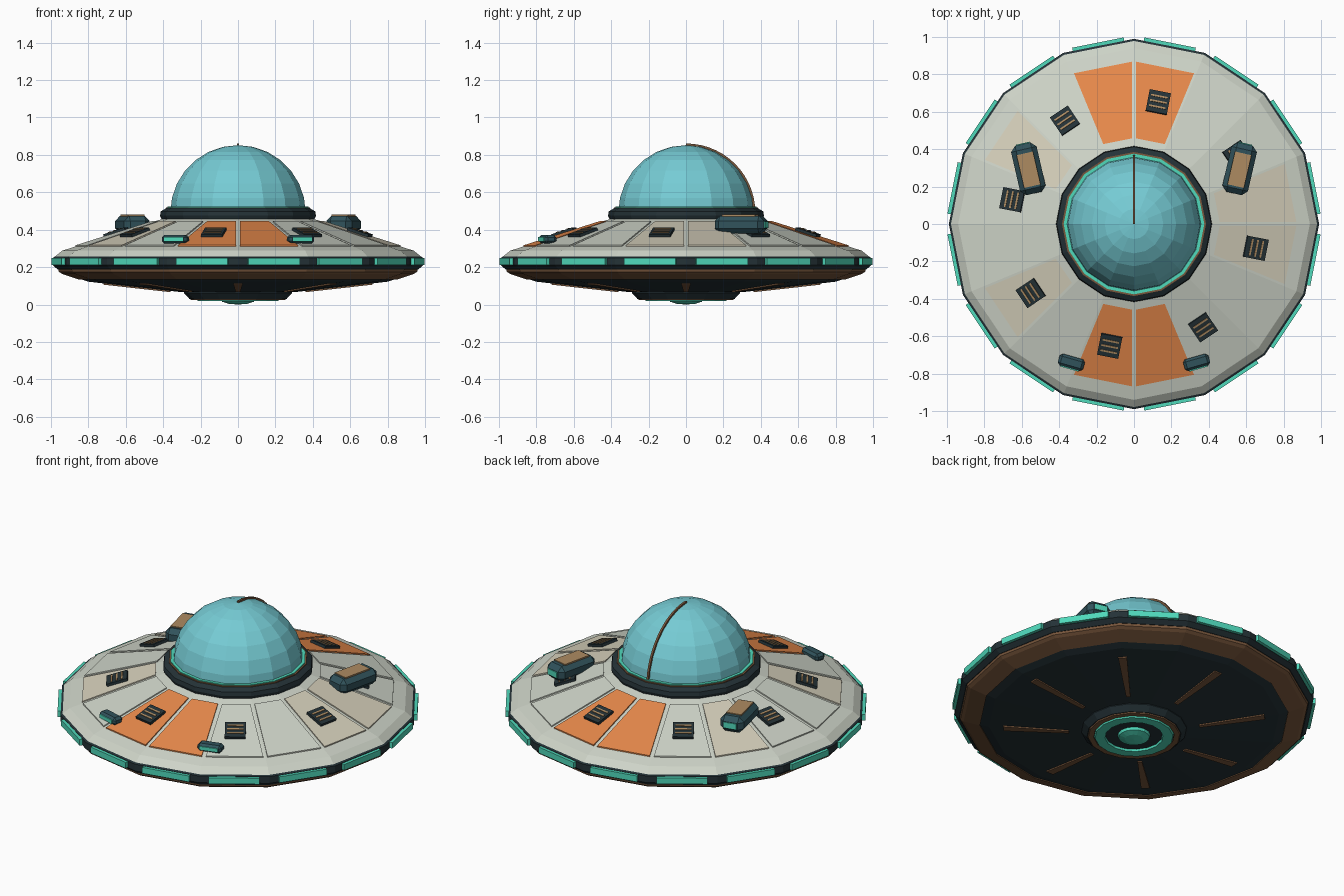
import bpy, bmesh, math
from mathutils import Matrix, Vector

if "Cube" in bpy.data.objects:
    bpy.data.objects.remove(bpy.data.objects["Cube"])

N = 16
STEP = math.radians(22.5)
HALF = STEP / 2
SLOPE = 0.317


def mat(name, r, g, b):
    m = bpy.data.materials.new(name)
    m.diffuse_color = (r, g, b, 1)
    m.use_nodes = True
    m.node_tree.nodes["Principled BSDF"].inputs["Base Color"].default_value = m.diffuse_color
    return m


HULL = mat("hull_grey", 0.62, 0.66, 0.58)
CREAM = mat("cream", 0.66, 0.62, 0.49)
ORANGE = mat("orange", 0.80, 0.25, 0.07)
DARK = mat("dark", 0.018, 0.032, 0.038)
STEEL = mat("blue_steel", 0.03, 0.085, 0.105)
TEAL = mat("teal_glow", 0.08, 0.70, 0.50)
BROWN = mat("copper", 0.19, 0.095, 0.045)
TAN = mat("tan", 0.42, 0.26, 0.12)
GLASS = mat("dome_blue", 0.18, 0.60, 0.66)


def finish(name, bm, material, matrix=None):
    bmesh.ops.recalc_face_normals(bm, faces=bm.faces)
    me = bpy.data.meshes.new(name)
    bm.to_mesh(me)
    bm.free()
    ob = bpy.data.objects.new(name, me)
    me.materials.append(material)
    if matrix:
        ob.matrix_world = matrix
    bpy.context.collection.objects.link(ob)
    return ob


def lathe(name, profile, material, closed=False):
    """Revolve (radius, z) points; closed=True makes a ring."""
    bm = bmesh.new()
    rings = []
    for r, z in profile:
        if r == 0:
            rings.append([bm.verts.new((0, 0, z))] * N)
        else:
            rings.append([bm.verts.new((r * math.cos(i * STEP), r * math.sin(i * STEP), z))
                          for i in range(N)])
    pairs = list(zip(rings, rings[1:])) + ([(rings[-1], rings[0])] if closed else [])
    for a, b in pairs:
        for i in range(N):
            j = (i + 1) % N
            bm.faces.new(list(dict.fromkeys((a[i], a[j], b[j], b[i]))))
    return finish(name, bm, material)


def box(name, size, material, matrix, bevel=0):
    bm = bmesh.new()
    bmesh.ops.create_cube(bm, size=1)
    bmesh.ops.scale(bm, vec=size, verts=bm.verts)
    if bevel:
        bmesh.ops.bevel(bm, geom=list(bm.edges), offset=bevel, segments=1, affect='EDGES')
    return finish(name, bm, material, matrix)


def prism(name, bottom, lift, material):
    """Extrude a polygon along a vector."""
    bm = bmesh.new()
    f = bm.faces.new([bm.verts.new(p) for p in bottom])
    ext = bmesh.ops.extrude_face_region(bm, geom=[f])
    bmesh.ops.translate(bm, vec=lift, verts=[v for v in ext["geom"] if isinstance(v, bmesh.types.BMVert)])
    return finish(name, bm, material)


def deck_z(r):
    return 0.44 - SLOPE * (r - 0.46)


def polar(ang, r, t, z):
    c, s = math.cos(ang), math.sin(ang)
    return Vector((r * c - t * s, r * s + t * c, z))


def deck_frame(ang, r):
    """Local x outward down the slope, y tangential, z along the deck normal."""
    tilt = math.atan(SLOPE / math.cos(HALF))
    return (Matrix.Translation(polar(ang, r, 0, deck_z(r / math.cos(HALF))))
            @ Matrix.Rotation(ang, 4, 'Z') @ Matrix.Rotation(tilt, 4, 'Y'))


# Hull, rim and belly
lathe("upper_hull", [(0, 0.459), (0.40, deck_z(0.40)), (0.94, deck_z(0.94)), (0.98, 0.255), (0, 0.255)], HULL)
lathe("rim_band", [(0, 0.258), (0.975, 0.258), (0.99, 0.25), (0.99, 0.21), (0.965, 0.188), (0, 0.188)], DARK)
lathe("belly", [(0, 0.19), (0.96, 0.19), (0.94, 0.168), (0.80, 0.122), (0.30, 0.066), (0, 0.066)], DARK)
lathe("belly_copper_band", [(0.962, 0.19), (0.958, 0.175), (0.94, 0.163), (0.85, 0.133), (0.85, 0.15)], BROWN, True)

# Bottom emitter
lathe("emitter_housing", [(0, 0.08), (0.29, 0.08), (0.29, 0.062), (0.26, 0.03), (0, 0.03)], DARK)
lathe("emitter_copper_ring", [(0.262, 0.04), (0.252, 0.024), (0.222, 0.024), (0.222, 0.04)], BROWN, True)
lathe("emitter_glow_ring", [(0.222, 0.035), (0.215, 0.018), (0.16, 0.018), (0.155, 0.035)], TEAL, True)
lathe("emitter_lens", [(0, 0.04), (0.09, 0.03), (0.085, 0.015), (0.05, 0.004), (0, 0.0)], TEAL)

# Collar and dome
lathe("dome_collar", [(0.34, 0.45), (0.41, 0.458), (0.417, 0.475), (0.413, 0.498), (0.385, 0.515), (0.34, 0.515)], DARK, True)
lathe("collar_copper_ring", [(0.385, 0.505), (0.385, 0.52), (0.374, 0.52), (0.374, 0.505)], BROWN, True)
lathe("collar_glow_ring", [(0.376, 0.505), (0.376, 0.525), (0.355, 0.525), (0.355, 0.505)], TEAL, True)
DR, DZ = 0.362, 0.49
arc = [(DR * math.cos(k * math.pi / 14), DZ + DR * math.sin(k * math.pi / 14)) for k in range(7)]
lathe("dome", arc + [(0, DZ + DR)], GLASS)

# Seam running down the back of the dome
bm = bmesh.new()
rows = []
for k in range(15):
    a = math.pi / 2 * k / 14
    rows.append([bm.verts.new((x, q * math.cos(a), DZ + q * math.sin(a)))
                 for x, q in ((-0.006, 0.345), (-0.006, 0.371), (0.006, 0.371), (0.006, 0.345))])
for a, b in zip(rows, rows[1:]):
    for i in range(4):
        bm.faces.new((a[i], a[(i + 1) % 4], b[(i + 1) % 4], b[i]))
bm.faces.new(rows[0])
bm.faces.new(rows[-1])
finish("dome_seam", bm, BROWN)

# Deck panels and rim lights on every side
for k in range(N):
    ang = HALF + k * STEP
    col = ORANGE if k in (3, 4, 11, 12) else CREAM if k in (0, 6, 9, 15) else HULL
    pts = []
    for r, s in ((0.46, -1), (0.87, -1), (0.87, 1), (0.46, 1)):
        pts.append(polar(ang, r * math.cos(HALF), s * (r * math.sin(HALF) - 0.012), deck_z(r) - 0.004))
    prism(f"deck_panel_{k}", pts, (0, 0, 0.011), col)
    box(f"rim_light_{k}", (0.04, 0.28, 0.036), TEAL,
        Matrix.Translation(polar(ang, 0.969, 0, 0.23)) @ Matrix.Rotation(ang, 4, 'Z'))

# Vents on every second panel, ribs below
for k in range(8):
    fr = deck_frame(HALF + 2 * k * STEP + STEP, 0.66)
    box(f"vent_{k}", (0.12, 0.115, 0.03), DARK, fr @ Matrix.Translation((0, 0, 0.007)))
    for i in (-1, 0, 1):
        box(f"vent_slat_{k}_{i + 1}", (0.010, 0.09, 0.012), TAN, fr @ Matrix.Translation((i * 0.03, 0, 0.02)))
    a = k * math.pi / 4
    rib = [polar(a, r, t, 0.066 + (r - 0.3) * 0.112 - 0.007)
           for r, t in ((0.36, -0.012), (0.72, -0.024), (0.72, 0.024), (0.36, 0.012))]
    prism(f"belly_rib_{k}", rib, (0, 0, 0.014), BROWN)

# Side pods and front lamps
for s, side in ((-1, "left"), (1, "right")):
    pod = Matrix.Translation((s * 0.565, 0.295, 0.427)) @ Matrix.Rotation(-s * math.radians(13), 4, 'Z')
    box(f"pod_{side}", (0.14, 0.27, 0.095), STEEL, pod, 0.028)
    box(f"pod_plate_{side}", (0.09, 0.18, 0.012), TAN, pod @ Matrix.Translation((0, -0.005, 0.047)))
    box(f"pod_glow_{side}", (0.075, 0.012, 0.035), TEAL, pod @ Matrix.Translation((0, 0.134, 0)))
    lamp = Matrix.Translation((s * 0.335, -0.74, 0.349)) @ Matrix.Rotation(s * math.radians(16), 4, 'Z')
    box(f"lamp_{side}", (0.14, 0.065, 0.046), STEEL, lamp, 0.014)
    box(f"lamp_glow_{side}", (0.105, 0.01, 0.022), TEAL, lamp @ Matrix.Translation((0, -0.032, 0)))
